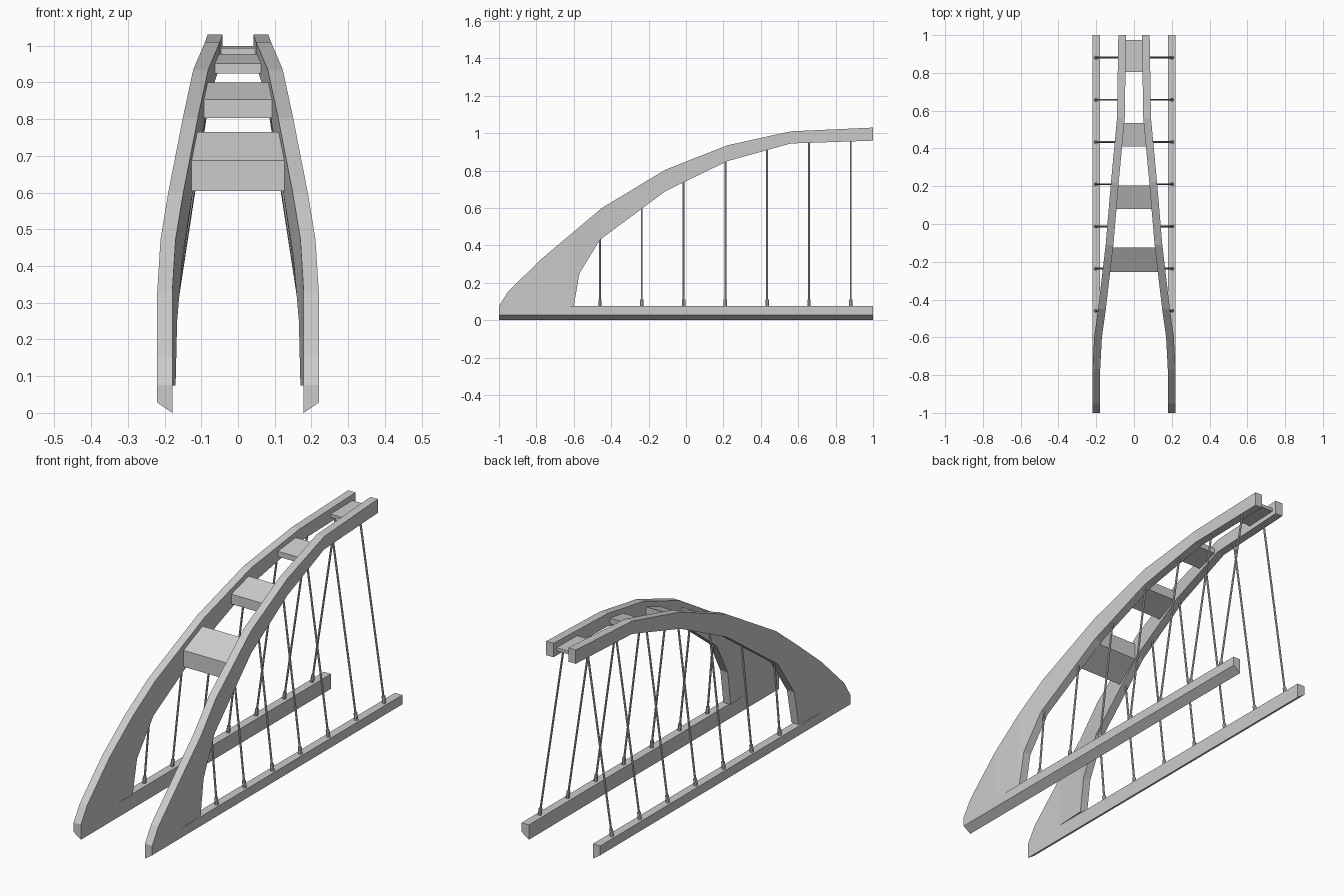
import bpy, bmesh
from mathutils import Vector

cube = bpy.data.objects.get("Cube")
if cube:
    bpy.data.objects.remove(cube, do_unlink=True)

grey = bpy.data.materials.new("concrete_grey")
grey.use_nodes = True
grey.diffuse_color = (0.6, 0.6, 0.6, 1)
grey.node_tree.nodes["Principled BSDF"].inputs["Base Color"].default_value = grey.diffuse_color

# Rib outlines: (y, z) for top and underside, (y, outer x) for the plan
TOP = [(-1, .076), (-.95, .155), (-.77, .33), (-.45, .60), (-.11, .805),
       (.22, .935), (.56, 1.01), (1, 1.03)]
UNDER = [(-1, .075), (-.6, .075), (-.57, .25), (-.46, .43), (-.11, .69),
         (.22, .85), (.56, .945), (1, .96)]
PLAN = [(-1, .22), (-.77, .22), (-.6, .211), (-.45, .19), (-.11, .15),
        (.22, .122), (.56, .09), (1, .083)]
WIDTH = .041


def at(curve, y):
    """Linear interpolation along an outline."""
    for (a, va), (b, vb) in zip(curve, curve[1:]):
        if y <= b:
            return va + (vb - va) * (y - a) / (b - a)
    return curve[-1][1]


def finish(name, bm, smooth=False):
    bmesh.ops.recalc_face_normals(bm, faces=bm.faces)
    mesh = bpy.data.meshes.new(name)
    bm.to_mesh(mesh)
    bm.free()
    mesh.materials.append(grey)
    obj = bpy.data.objects.new(name, mesh)
    bpy.context.collection.objects.link(obj)
    if smooth:
        bpy.ops.object.select_all(action='DESELECT')
        obj.select_set(True)
        bpy.context.view_layer.objects.active = obj
        bpy.ops.object.shade_smooth_by_angle()
    return obj


def loft(name, sections):
    """Closed solid through matching rings of points."""
    bm = bmesh.new()
    rings = [[bm.verts.new(p) for p in ring] for ring in sections]
    for a, b in zip(rings, rings[1:]):
        for i in range(len(a)):
            j = (i + 1) % len(a)
            bm.faces.new((a[i], a[j], b[j], b[i]))
    bm.faces.new(rings[0])
    bm.faces.new(rings[-1])
    return finish(name, bm)


def rod(name, start, end, radius, sides=8):
    start, end = Vector(start), Vector(end)
    axis = end - start
    bm = bmesh.new()
    bmesh.ops.create_cone(bm, cap_ends=True, segments=sides, radius1=radius,
                          radius2=radius, depth=axis.length)
    bmesh.ops.rotate(bm, verts=bm.verts,
                     matrix=Vector((0, 0, 1)).rotation_difference(axis).to_matrix())
    bmesh.ops.translate(bm, verts=bm.verts, vec=(start + end) / 2)
    return finish(name, bm, smooth=True)


stations = sorted({y for curve in (TOP, UNDER, PLAN) for y, v in curve})

for side, s in (("left", 1), ("right", -1)):
    # Arch rib with its solid foot
    rib = []
    for y in stations:
        x, low, high = at(PLAN, y), at(UNDER, y), at(TOP, y)
        rib.append([(s * (x - WIDTH), y, low), (s * x, y, low),
                    (s * x, y, high), (s * (x - WIDTH), y, high)])
    loft(side + "_arch_rib", rib)

    # Deck edge girder with sloping underside
    loft(side + "_girder", [[(s * .179, y, 0), (s * .22, y, .028),
                             (s * .22, y, .075), (s * .179, y, .075)] for y in (-1, 1)])

    # Hangers and their sockets
    for i in range(7):
        y = -.46 + i * .2235
        foot = Vector((s * .203, y, .07))
        head = Vector((s * (at(PLAN, y) - WIDTH / 2), y, at(UNDER, y) + .02))
        rod(f"{side}_hanger_{i + 1}", foot, head, .005)
        rod(f"{side}_hanger_socket_{i + 1}", foot,
            foot + (head - foot).normalized() * .04, .009)

# Cross beams: front y, back y, front underside z, front top z, back top z
BEAMS = [(-.255, -.125, .605, .688, .765), (.08, .203, .803, .853, .90),
         (.41, .535, .925, .952, .977), (.805, .975, .978, .994, .999)]
for n, (y0, y1, low, high, back) in enumerate(BEAMS):
    rise = back - high
    rings = []
    for y, lift in ((y0, 0), (y1, rise)):
        x = at(PLAN, y) - WIDTH + .004
        rings.append([(-x, y, low + lift), (x, y, low + lift),
                      (x, y, high + lift), (-x, y, high + lift)])
    loft(f"cross_beam_{n + 1}", rings)
